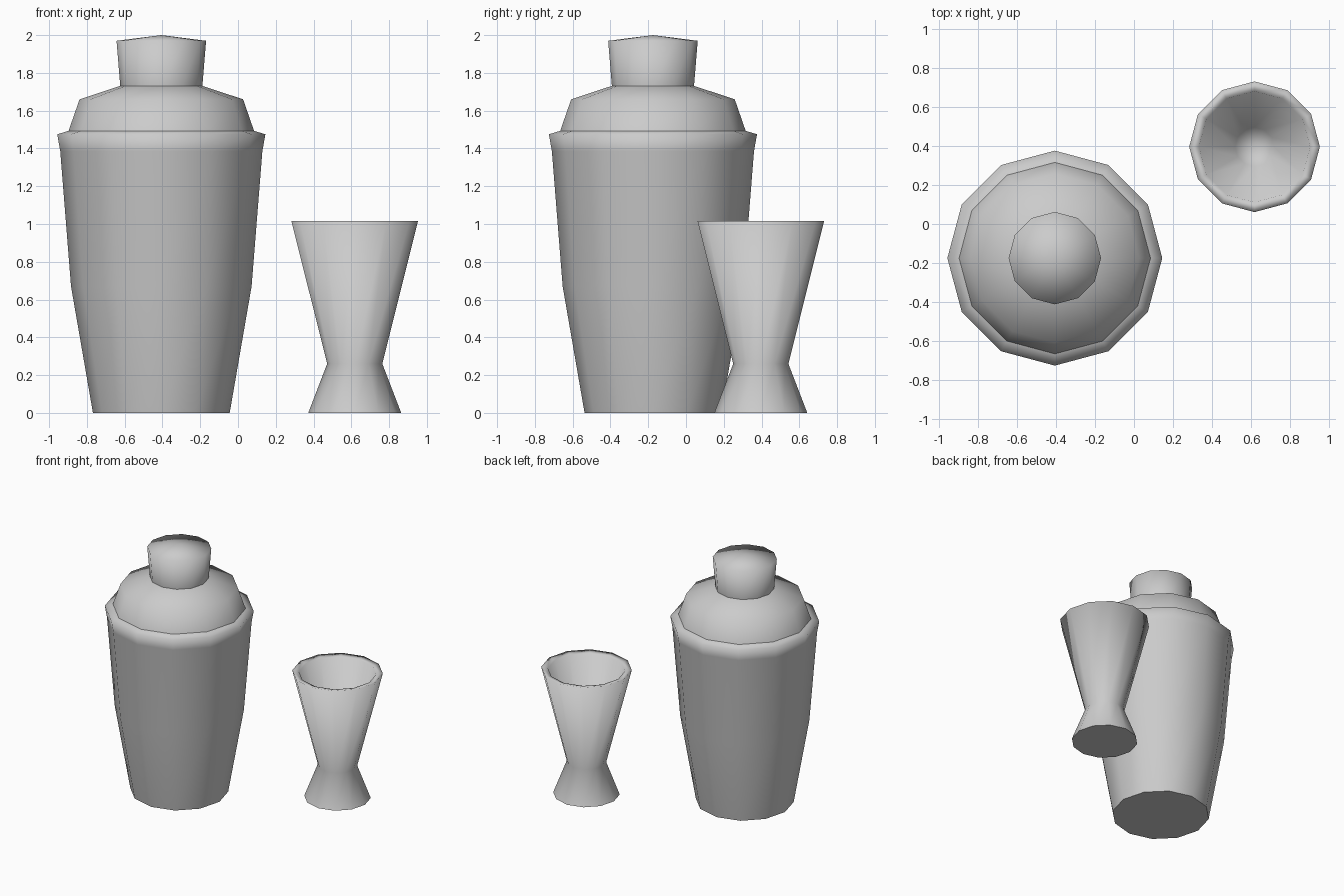
import bpy, bmesh, math

SIDES = 12

cube = bpy.data.objects.get("Cube")
if cube:
    bpy.data.objects.remove(cube, do_unlink=True)

steel = bpy.data.materials.new("brushed_steel")
steel.use_nodes = True
grey = (0.6, 0.6, 0.6, 1)
steel.diffuse_color = grey
steel.node_tree.nodes["Principled BSDF"].inputs["Base Color"].default_value = grey


def lathe(name, centre, profile, flat_base=False):
    """Turn a (radius, height) profile, bottom to top; radius 0 closes at a pole."""
    bm = bmesh.new()
    rings = []
    for r, z in profile:
        count = SIDES if r > 0 else 1
        rings.append([bm.verts.new((r * math.cos(math.tau * i / SIDES),
                                    r * math.sin(math.tau * i / SIDES), z))
                      for i in range(count)])
    for low, high in zip(rings, rings[1:]):
        for i in range(SIDES):
            j = (i + 1) % SIDES
            if len(high) == 1:
                bm.faces.new((low[i], low[j], high[0]))
            else:
                bm.faces.new((low[i], low[j], high[j], high[i]))
    for face in bm.faces:
        face.smooth = True
    if flat_base:
        base = bm.faces.new(rings[0][::-1])
        base.smooth = False
        for edge in base.edges:
            edge.smooth = False
    mesh = bpy.data.meshes.new(name)
    bm.to_mesh(mesh)
    bm.free()
    mesh.materials.append(steel)
    obj = bpy.data.objects.new(name, mesh)
    obj.location = (*centre, 0)
    bpy.context.collection.objects.link(obj)
    return obj


shaker = (-0.406, -0.175)
jigger = (0.618, 0.396)

# Shaker: tapered cup with rolled rim, domed lid and small cap
lathe("shaker_cup", shaker,
      [(0.362, 0), (0.478, 0.67), (0.535, 1.385), (0.551, 1.475), (0.485, 1.495)],
      flat_base=True)
lathe("shaker_lid", shaker,
      [(0.492, 1.49), (0.433, 1.66), (0.215, 1.732)])
lathe("shaker_cap", shaker,
      [(0.217, 1.725), (0.237, 1.97), (0, 2.0)])

# Measuring cup: flared foot, waist, open bowl with a thick lip and hollow inside
lathe("measuring_cup", jigger,
      [(0.246, 0), (0.146, 0.26), (0.335, 1.015),
       (0.285, 1.005), (0.1, 0.3), (0, 0.28)],
      flat_base=True)
